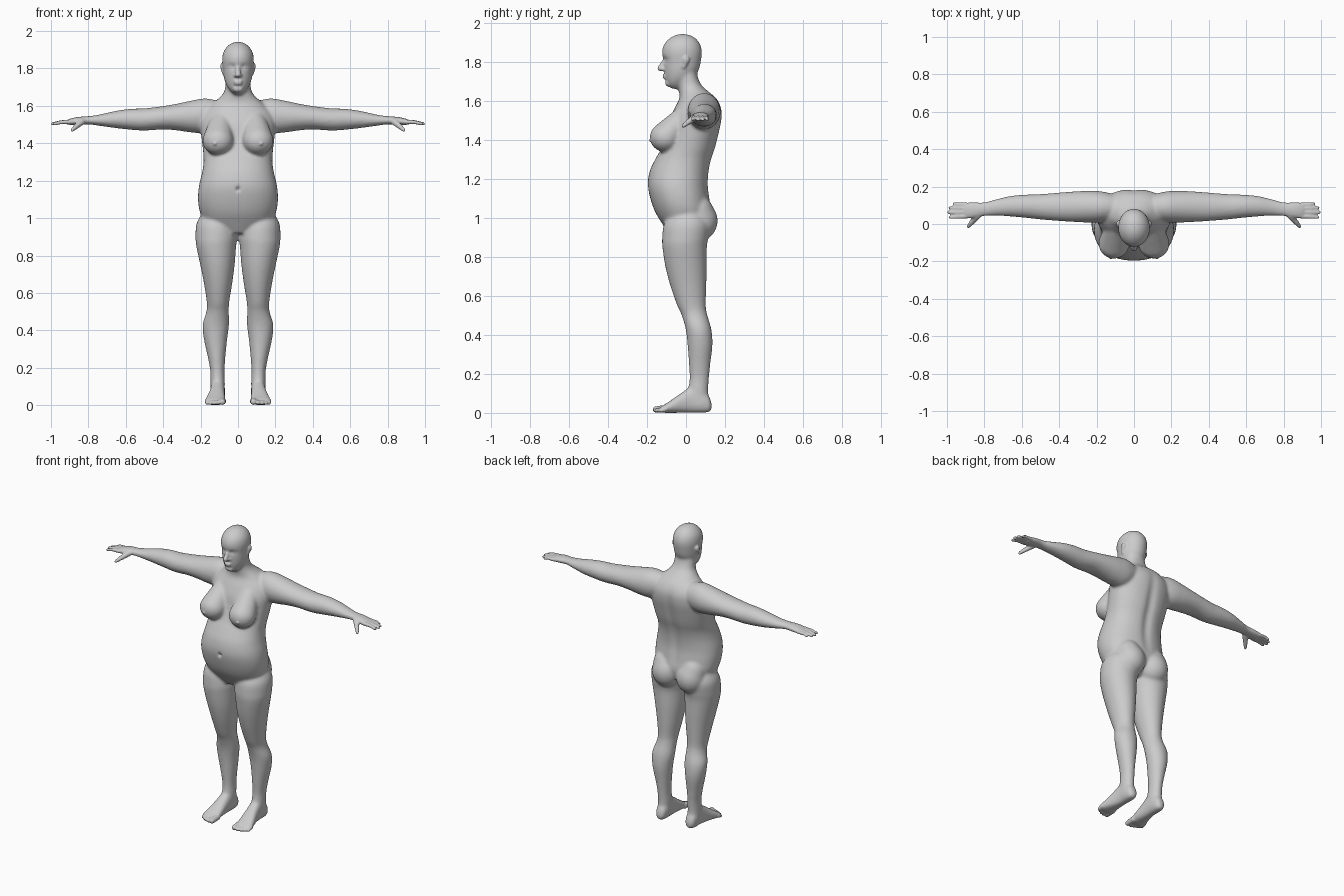
import bpy, bmesh, math
from mathutils import Vector, Matrix

SIDES = (1, -1)


def add_loft(bm, rows, axis, side=1, power=2.0, n=40):
    """Closed tube; each row = position along axis, then min/max of the two cross directions."""
    fine = []
    for i in range(len(rows) - 1):
        p = [rows[max(0, min(len(rows) - 1, i + k))] for k in (-1, 0, 1, 2)]
        for j in range(5):
            t = j / 5
            fine.append([0.5 * (2 * b + (c - a) * t + (2 * a - 5 * b + 4 * c - d) * t * t
                         + (3 * b - a - 3 * c + d) * t ** 3) for a, b, c, d in zip(*p)])
    fine.append(rows[-1])
    tmp = bmesh.new()
    rings = []
    for w, u0, u1, v0, v1 in fine:
        ring = []
        for k in range(n):
            a = 2 * math.pi * k / n
            c, s = math.cos(a), math.sin(a)
            u = (u0 + u1) / 2 + (u1 - u0) / 2 * math.copysign(abs(c) ** (2 / power), c)
            v = (v0 + v1) / 2 + (v1 - v0) / 2 * math.copysign(abs(s) ** (2 / power), s)
            co = {'x': (w, u, v), 'y': (u, w, v), 'z': (u, v, w)}[axis]
            ring.append(tmp.verts.new((co[0] * side, co[1], co[2])))
        rings.append(ring)
    for r0, r1 in zip(rings, rings[1:]):
        for k in range(n):
            tmp.faces.new((r0[k], r0[(k + 1) % n], r1[(k + 1) % n], r1[k]))
    tmp.faces.new(rings[0])
    tmp.faces.new(rings[-1])
    merge(bm, tmp)


def add_capsule(bm, p, q, r0, r1, side=1, scale=(1, 1, 1)):
    """Hull of two balls, squashed by scale."""
    tmp = bmesh.new()
    for c, r in ((p, r0), (q, r1)):
        m = Matrix.Translation((c[0] * side, c[1], c[2])) @ Matrix.Diagonal((*scale, 1))
        bmesh.ops.create_icosphere(tmp, subdivisions=3, radius=r, matrix=m)
    hull = bmesh.ops.convex_hull(tmp, input=tmp.verts[:])
    junk = {g for g in hull["geom_interior"] + hull["geom_unused"] if isinstance(g, bmesh.types.BMVert)}
    bmesh.ops.delete(tmp, geom=list(junk), context='VERTS')
    merge(bm, tmp)


def merge(bm, tmp):
    bmesh.ops.recalc_face_normals(tmp, faces=tmp.faces[:])
    me = bpy.data.meshes.new("part")
    tmp.to_mesh(me)
    tmp.free()
    bm.from_mesh(me)
    bpy.data.meshes.remove(me)


def fuse(bm, name, voxel, rounds):
    """Weld all overlapping solids into one smooth skin."""
    me = bpy.data.meshes.new(name)
    bm.to_mesh(me)
    bm.free()
    ob = bpy.data.objects.new(name, me)
    bpy.context.collection.objects.link(ob)
    mod = ob.modifiers.new("weld", 'REMESH')
    mod.mode, mod.voxel_size = 'VOXEL', voxel
    mod = ob.modifiers.new("soften", 'SMOOTH')
    mod.factor, mod.iterations = 0.5, rounds
    skin = bpy.data.meshes.new_from_object(ob.evaluated_get(bpy.context.evaluated_depsgraph_get()))
    bpy.data.objects.remove(ob)
    bpy.data.meshes.remove(me)
    skin.name = name
    return skin


bm = bmesh.new()

# torso and neck: height, half width, front, back
torso = [(.92, .07, -.09, .06), (.97, .17, -.122, .11), (1.03, .203, -.158, .13),
         (1.10, .214, -.183, .122), (1.17, .209, -.196, .115), (1.24, .193, -.186, .12),
         (1.30, .184, -.158, .133), (1.36, .187, -.125, .153), (1.43, .195, -.10, .17),
         (1.50, .20, -.085, .184), (1.56, .185, -.06, .183), (1.61, .14, -.035, .158),
         (1.645, .098, -.035, .118), (1.68, .073, -.04, .08), (1.73, .066, -.045, .058),
         (1.78, .06, -.04, .055)]
add_loft(bm, [(z, -w, w, f, b) for z, w, f, b in torso], 'z', power=2.2)

# head: height, half width, front, back
head = [(1.662, .02, -.075, -.03), (1.685, .045, -.098, .0), (1.72, .066, -.108, .04),
        (1.76, .077, -.113, .066), (1.80, .081, -.115, .076), (1.85, .085, -.123, .082),
        (1.89, .077, -.112, .073), (1.92, .056, -.085, .05), (1.937, .03, -.055, .02),
        (1.943, .008, -.03, -.01)]
add_loft(bm, [(z, -w, w, f, b) for z, w, f, b in head], 'z')

# leg: height, inner, outer, front, back
leg = [(1.03, .04, .19, -.07, .09), (.97, .012, .222, -.112, .12), (.90, .004, .227, -.122, .115),
       (.85, .010, .223, -.121, .107), (.75, .018, .202, -.106, .106), (.65, .031, .182, -.08, .104),
       (.55, .047, .167, -.045, .102), (.50, .049, .169, -.022, .11), (.43, .048, .189, -.002, .13),
       (.35, .058, .182, .008, .136), (.25, .068, .16, .015, .125), (.18, .072, .148, .018, .118),
       (.12, .07, .147, .012, .114), (.06, .072, .145, .01, .115), (.02, .08, .135, .02, .1)]
# foot: depth, inner, outer, bottom, top
foot = [(.132, .095, .12, .02, .045), (.118, .078, .138, .004, .085), (.08, .07, .146, 0, .12),
        (.03, .07, .147, 0, .135), (-.02, .07, .155, .0, .105), (-.07, .067, .169, 0, .07),
        (-.11, .067, .178, 0, .043), (-.13, .072, .172, .004, .032)]
# arm and palm: reach, front, back, bottom, top
arm = [(.08, .03, .15, 1.49, 1.62), (.17, .01, .174, 1.455, 1.64), (.25, .008, .177, 1.458, 1.628),
       (.32, .011, .174, 1.468, 1.613), (.40, .016, .168, 1.474, 1.599), (.50, .024, .16, 1.468, 1.587),
       (.58, .033, .157, 1.473, 1.584), (.66, .04, .15, 1.482, 1.572), (.74, .044, .132, 1.493, 1.554),
       (.80, .041, .117, 1.501, 1.545), (.85, .031, .118, 1.499, 1.542), (.89, .026, .118, 1.497, 1.534),
       (.915, .03, .113, 1.499, 1.526)]
for s in SIDES:
    add_loft(bm, leg, 'z', s)
    add_loft(bm, foot, 'y', s, 2.4)
    add_loft(bm, arm, 'x', s)
    # breast and buttock
    add_capsule(bm, (.09, -.0, 1.53), (.107, -.105, 1.413), .055, .081, s, (1.03, 1, .95))
    add_capsule(bm, (.088, .07, .985), (.10, .06, 1.03), .093, .08, s, (1, 1, 1.1))

skin = fuse(bm, "body_base", .008, 8)

# sculpted hollows: eye sockets, navel, spine groove
for v in skin.vertices:
    x, y, z = v.co
    if y < -.05 and z > 1.6:
        v.co.y += .011 * math.exp(-((abs(x) - .033) / .018) ** 2 - ((z - 1.81) / .012) ** 2)
    elif y < -.1:
        v.co.y += .022 * math.exp(-(x / .009) ** 2 - ((z - 1.155) / .011) ** 2)
    elif y > .05 and 1.02 < z < 1.62:
        fade = math.sin(math.pi * (z - 1.02) / .6)
        v.co.y -= .013 * fade * math.exp(-(x / .03) ** 2)

bm = bmesh.new()
bm.from_mesh(skin)
bpy.data.meshes.remove(skin)

# nose, lips, chin
add_capsule(bm, (0, -.108, 1.812), (0, -.131, 1.767), .009, .0155)
add_capsule(bm, (-.01, -.107, 1.731), (.01, -.107, 1.731), .014, .014, 1, (1, 1, .4))
add_capsule(bm, (-.008, -.105, 1.719), (.008, -.105, 1.719), .014, .014, 1, (1, 1, .5))
add_capsule(bm, (-.008, -.086, 1.693), (.008, -.086, 1.693), .021, .021)
for s in SIDES:
    # nostril, eyeball, brow, ear
    add_capsule(bm, (.011, -.118, 1.763), (.014, -.112, 1.763), .0105, .009, s)
    add_capsule(bm, (.033, -.089, 1.81), (.034, -.089, 1.81), .0135, .0135, s)
    add_capsule(bm, (.018, -.107, 1.832), (.05, -.091, 1.832), .009, .008, s)
    add_capsule(bm, (.079, -.012, 1.776), (.086, .002, 1.812), .011, .017, s, (.55, 1, 1))
    # nipple
    add_capsule(bm, (.122, -.176, 1.398), (.124, -.184, 1.397), .010, .007, s)
    # fingers and thumb
    for y0, y1, tip, r in ((.041, .036, .982, .0105), (.063, .062, .99, .011),
                           (.084, .087, .983, .0105), (.104, .108, .962, .0092)):
        add_capsule(bm, (.895, y0, 1.514), (.945, (y0 + y1) / 2, 1.513), r + .002, r, s)
        add_capsule(bm, (.945, (y0 + y1) / 2, 1.513), (tip, y1, 1.504), r, r - .0015, s)
    add_capsule(bm, (.835, .045, 1.515), (.868, .008, 1.488), .018, .0135, s)
    add_capsule(bm, (.868, .008, 1.488), (.886, -.014, 1.471), .0135, .0095, s)
    # toes, big one on the inside
    for x, tip, r in ((.083, -.155, .0165), (.108, -.157, .0115), (.129, -.15, .011),
                      (.149, -.14, .0105), (.166, -.127, .01)):
        add_capsule(bm, (x, -.1, .022), (x, tip, r + .001), r + .003, r, s)

body_mesh = fuse(bm, "body", .006, 2)
body = bpy.data.objects.new("body", body_mesh)
bpy.context.collection.objects.link(body)
for poly in body_mesh.polygons:
    poly.use_smooth = True

# plain grey surface
grey = bpy.data.materials.new("plain_grey")
grey.diffuse_color = (.6, .6, .6, 1)
body_mesh.materials.clear()
body_mesh.materials.append(grey)
